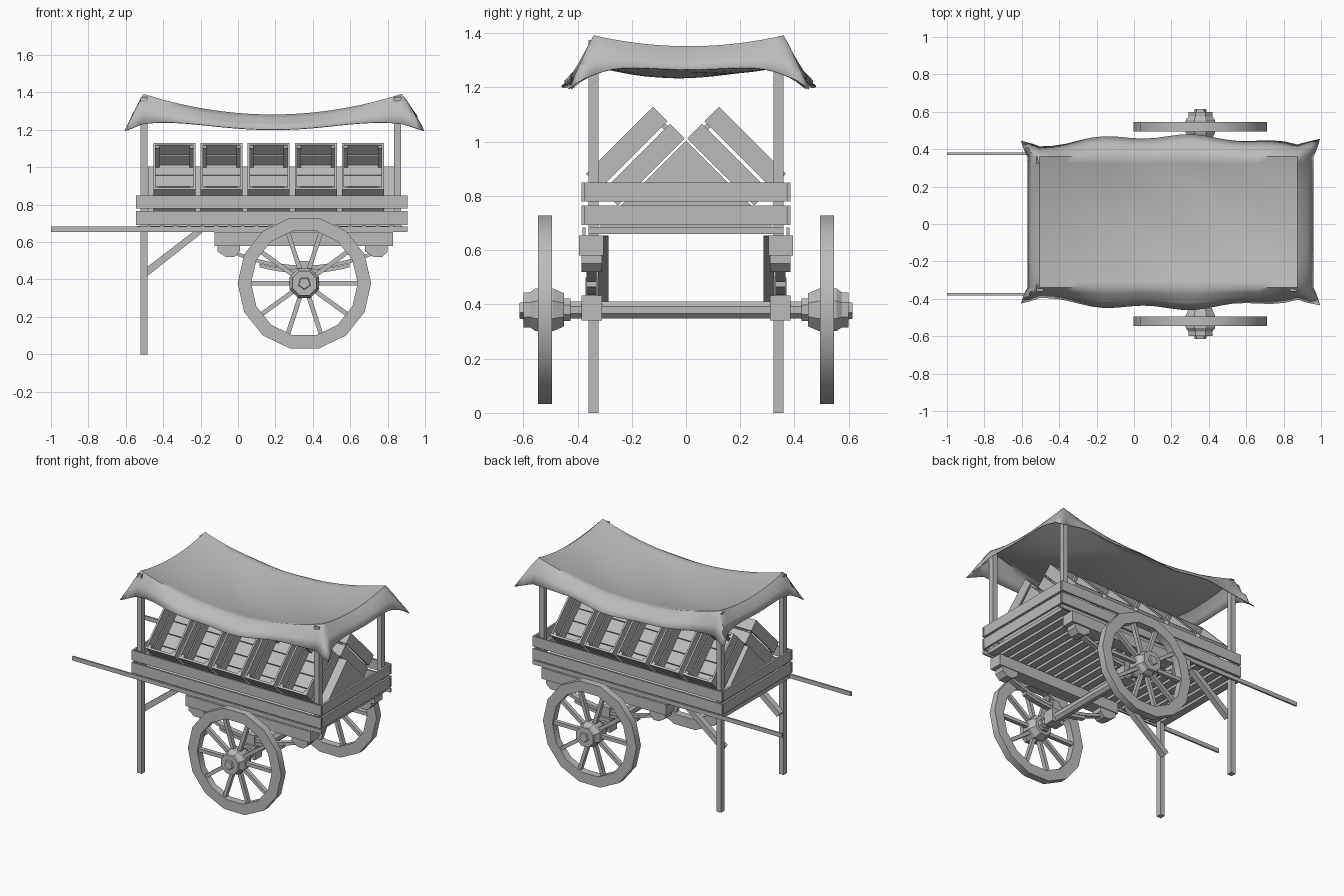
import bpy, bmesh, math
from mathutils import Matrix, Vector

if "Cube" in bpy.data.objects:
    bpy.data.objects.remove(bpy.data.objects["Cube"])

grey = bpy.data.materials.new("plain grey")
grey.use_nodes = True
tone = (0.5, 0.5, 0.5, 1)
grey.diffuse_color = tone
grey.node_tree.nodes["Principled BSDF"].inputs["Base Color"].default_value = tone


def finish(name, bm, smooth=None):
    bmesh.ops.recalc_face_normals(bm, faces=bm.faces)
    mesh = bpy.data.meshes.new(name)
    bm.to_mesh(mesh)
    bm.free()
    mesh.materials.append(grey)
    ob = bpy.data.objects.new(name, mesh)
    bpy.context.collection.objects.link(ob)
    if smooth:
        bpy.ops.object.select_all(action='DESELECT')
        ob.select_set(True)
        bpy.context.view_layer.objects.active = ob
        bpy.ops.object.shade_smooth_by_angle(angle=math.radians(smooth))
    return ob


def box(bm, x, y, z, frame=Matrix()):
    """Box from (low, high) pairs, placed in a frame."""
    mid = Vector([(a + b) / 2 for a, b in (x, y, z)])
    size = [abs(b - a) for a, b in (x, y, z)]
    bmesh.ops.create_cube(bm, size=1, matrix=frame @ Matrix.Translation(mid) @ Matrix.Diagonal((*size, 1)))


def span(s, a, b):
    return (s * a, s * b)


def prism(bm, points, axis, low, high):
    """Extrude a closed outline along x or y."""
    place = (lambda p, t: (t, *p)) if axis == 'x' else (lambda p, t: (p[0], t, p[1]))
    a, b = ([bm.verts.new(place(p, t)) for p in points] for t in (low, high))
    bm.faces.new(a)
    bm.faces.new(b)
    for i in range(len(points)):
        j = (i + 1) % len(points)
        bm.faces.new((a[i], a[j], b[j], b[i]))


def lathe(bm, profile, sides, closed, cx, cz):
    """Turn (radius, y) points around the axle."""
    rings = []
    for r, y in profile:
        angles = [math.tau * (i + 0.5) / sides + math.pi / 2 for i in range(sides)]
        rings.append([bm.verts.new((cx + r * math.cos(t), y, cz + r * math.sin(t))) for t in angles])
    pairs = list(zip(rings, rings[1:])) + ([(rings[-1], rings[0])] if closed else [])
    for a, b in pairs:
        for i in range(sides):
            j = (i + 1) % sides
            bm.faces.new((a[i], a[j], b[j], b[i]))
    if not closed:
        bm.faces.new(rings[0])
        bm.faces.new(rings[-1])


AX, AZ = 0.355, 0.38

# Deck slats and the triangular display stand
bm = bmesh.new()
count = 20
for i in range(count):
    x = -0.54 + i * 1.44 / count
    box(bm, (x, x + 0.052), (-0.36, 0.36), (0.66, 0.685))
finish("deck_slats", bm)
bm = bmesh.new()
prism(bm, [(0, 1.003), (-0.32, 0.685), (0.32, 0.685)], 'x', -0.48, 0.835)
finish("display_stand", bm)

# Boards around the deck
bm = bmesh.new()
for low, high in ((0.692, 0.765), (0.78, 0.85)):
    for s in (-1, 1):
        box(bm, (-0.545, 0.905), span(s, 0.373, 0.385), (low, high))
    for x in (-0.545, 0.89):
        box(bm, (x, x + 0.014), (-0.37, 0.37), (low, high))
finish("wall_boards", bm)

for s, side in ((-1, "right"), (1, "left")):
    # Long handle rail
    bm = bmesh.new()
    box(bm, (-1, 0.905), span(s, 0.37, 0.382), (0.655, 0.683))
    finish(side + "_handle_rail", bm)

    # Posts, the front pair reaching the ground
    bm = bmesh.new()
    box(bm, (-0.52, -0.485), span(s, 0.323, 0.36), (0, 1.375))
    box(bm, (0.835, 0.872), span(s, 0.323, 0.36), (0.66, 1.375))
    finish(side + "_posts", bm)

    # Diagonal leg brace
    bm = bmesh.new()
    prism(bm, [(-0.52, 0.44), (-0.495, 0.41), (-0.19, 0.65), (-0.24, 0.655)], 'y', *span(s, 0.285, 0.325))
    finish(side + "_leg_brace", bm)

    # Chassis beam with hanger blocks
    bm = bmesh.new()
    box(bm, (-0.125, 0.83), span(s, 0.305, 0.395), (0.58, 0.655))
    for x in (-0.04, 0.75):
        prism(bm, [(x - 0.07, 0.58), (x - 0.07, 0.55), (x - 0.025, 0.52), (x + 0.02, 0.52),
                   (x + 0.05, 0.55), (x + 0.05, 0.58)], 'y', *span(s, 0.31, 0.385))
    finish(side + "_chassis_beam", bm)

    # Curved leaf spring and axle clamp
    bm = bmesh.new()
    for reach, drop in ((0.4, 0), (0.24, 0.022)):
        ts = [i / 5 * reach for i in range(-5, 6)]
        curve = [(AX + t, 0.455 - drop + 0.55 * t * t) for t in ts]
        prism(bm, curve + [(x, z + 0.02) for x, z in reversed(curve)], 'y', *span(s, 0.33, 0.366))
    box(bm, (AX - 0.045, AX + 0.045), span(s, 0.31, 0.385), (0.34, 0.432))
    box(bm, (AX - 0.03, AX + 0.03), span(s, 0.325, 0.37), (0.43, 0.5))
    finish(side + "_leaf_spring", bm)

    # Wheel rim and spokes
    bm = bmesh.new()
    lathe(bm, [(0.357, s * 0.495), (0.357, s * 0.545), (0.285, s * 0.545), (0.285, s * 0.495)],
          14, True, AX, AZ)
    for i in range(10):
        turn = Matrix.Translation((AX, s * 0.52, AZ)) @ Matrix.Rotation(math.tau * i / 10, 4, 'Y')
        box(bm, (0.05, 0.29), (-0.014, 0.014), (-0.012, 0.012), turn)
    finish(side + "_wheel", bm, 30)

    # Hub with end nut
    bm = bmesh.new()
    lathe(bm, [(r, s * y) for r, y in ((0.045, 0.425), (0.045, 0.45), (0.066, 0.45), (0.085, 0.49),
                                       (0.085, 0.555), (0.07, 0.575), (0.07, 0.6))], 8, False, AX, AZ)
    lathe(bm, [(0.035, s * 0.6), (0.032, s * 0.614)], 5, False, AX, AZ)
    finish(side + "_hub", bm)

    # Open slatted crates leaning on the stand
    along, out = Vector((0, s, -1)).normalized(), Vector((0, s, 1)).normalized()
    for n in range(5):
        bm = bmesh.new()
        frame = Matrix.Identity(4)
        frame.col[0][:3] = (1, 0, 0)
        frame.col[1][:3] = along
        frame.col[2][:3] = out
        frame.col[3][:3] = (-0.34 + 0.252 * n, s * 0.004, 1.012)
        for k in range(4):
            p = 0.003 + k * 0.087
            box(bm, (-0.112, 0.112), (p, p + 0.083), (0, 0.012), frame)
        for low, high in ((0.002, 0.077), (0.09, 0.166)):
            for p in (0, 0.337):
                box(bm, (-0.112, 0.112), (p, p + 0.013), (low, high), frame)
            for e in (-1, 1):
                box(bm, span(e, 0.1, 0.112), (0, 0.35), (low, high), frame)
        for e in (-1, 1):
            for p in (0.012, 0.318):
                box(bm, span(e, 0.08, 0.101), (p, p + 0.02), (0.01, 0.16), frame)
        finish(f"{side}_crate_{n + 1}", bm)

# Axle
bm = bmesh.new()
lathe(bm, [(0.034, -0.44), (0.034, 0.44)], 8, False, AX, AZ)
finish("axle", bm)

# Sagging cloth canopy with a drooping hem
bm = bmesh.new()
N, HEM = 20, 3


def split(i):
    """Grid index to position on the top (-1..1) and signed distance into the hem."""
    t = (i - HEM) / N * 2 - 1
    top = max(-1, min(1, t))
    return top, (t - top) * N / 2 / HEM


grid = []
for i in range(N + 2 * HEM + 1):
    X, hx = split(i)
    row = []
    for j in range(N + 2 * HEM + 1):
        Y, hy = split(j)
        z = 1.392 - 0.11 * (1 - X * X) - 0.04 * (1 - Y * Y)
        ax, ay = abs(hx), abs(hy)
        fall_x = (0.085 + 0.06 * Y ** 4) * ax ** 1.3
        fall_y = (0.08 + 0.08 * X ** 4) * ay ** 1.3
        z -= max(fall_x, fall_y) + 0.25 * min(fall_x, fall_y)
        z += 0.006 * math.sin(7 * X + 3 * Y) * (1 - Y * Y) * (1 - X * X)
        corner = min(ax, ay)
        x = 0.185 + 0.69 * X + hx * (0.065 + 0.035 * corner + (0.02 if hx > 0 else 0))
        y = 0.01 + 0.35 * Y + hy * (0.06 + 0.05 * (1 - X * X) + 0.03 * corner)
        y += 0.012 * hy * math.sin(9 * X)
        row.append(bm.verts.new((x, y, z)))
    grid.append(row)
for a, b in zip(grid, grid[1:]):
    for k in range(len(a) - 1):
        bm.faces.new((a[k], b[k], b[k + 1], a[k + 1]))
canopy = finish("canopy", bm, 50)
cloth = canopy.modifiers.new("cloth thickness", 'SOLIDIFY')
cloth.thickness = 0.005
